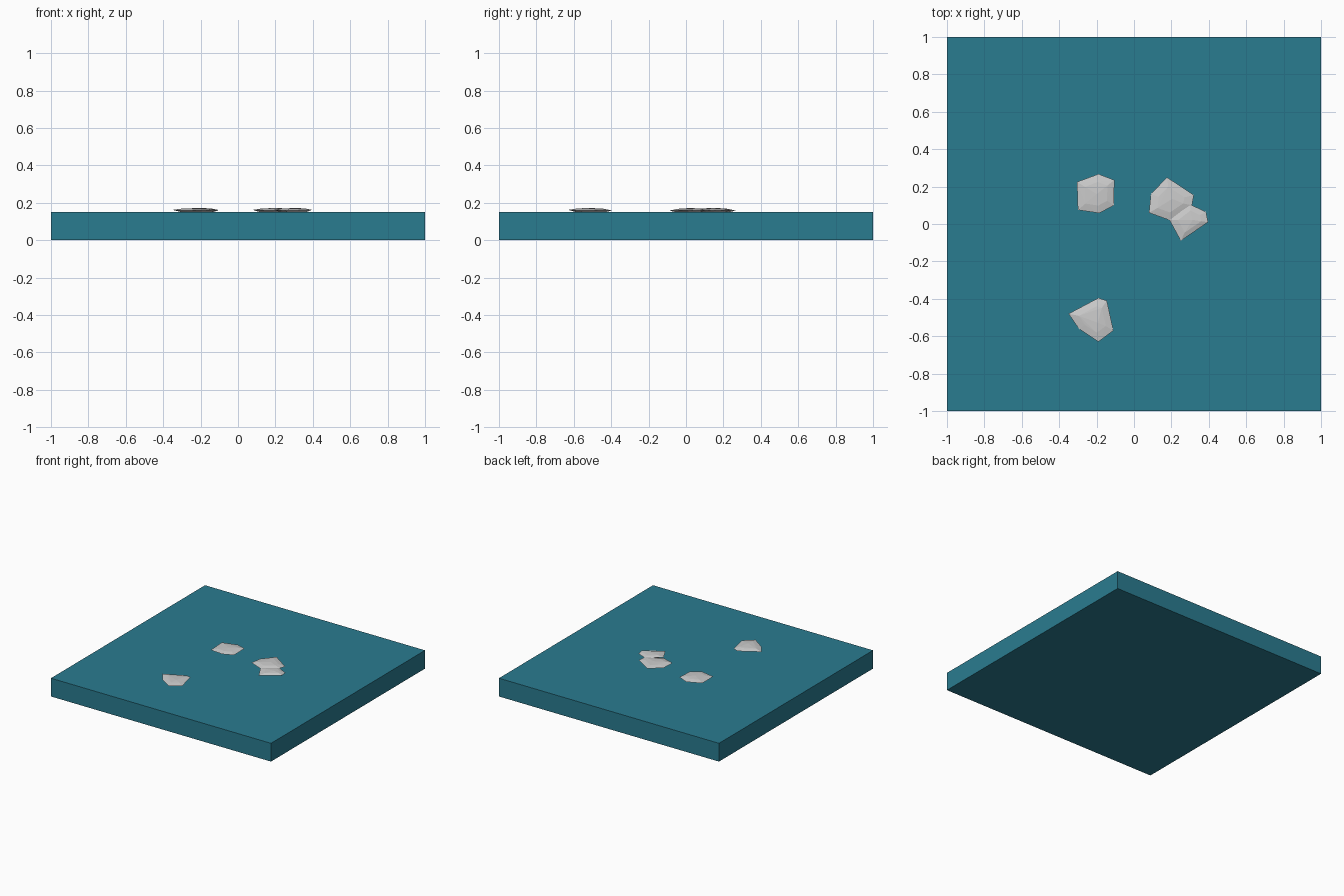
import bpy, bmesh

if "Cube" in bpy.data.objects:
    bpy.data.objects.remove(bpy.data.objects["Cube"])

water = bpy.data.materials.new("teal")
water.diffuse_color = (0.023, 0.2, 0.28, 1)
water.use_nodes = True
water.node_tree.nodes["Principled BSDF"].inputs["Base Color"].default_value = water.diffuse_color


def finish(name, bm, material=None):
    bmesh.ops.recalc_face_normals(bm, faces=bm.faces)
    mesh = bpy.data.meshes.new(name)
    bm.to_mesh(mesh)
    bm.free()
    obj = bpy.data.objects.new(name, mesh)
    bpy.context.collection.objects.link(obj)
    if material:
        mesh.materials.append(material)
    return obj


# Faceted flat stone: widest outline at mid height, smaller rings above and below
def stone(name, outline, lean=(0, 0)):
    cx = sum(p[0] for p in outline) / len(outline)
    cy = sum(p[1] for p in outline) / len(outline)
    bm = bmesh.new()
    for i, (x, y) in enumerate(outline):
        dx, dy = x - cx, y - cy
        bm.verts.new((x, y, 0.160 + 0.002 * (-1) ** i))
        bm.verts.new((cx + dx * 0.6, cy + dy * 0.6, 0.1685 + 0.001 * (-1) ** i))
        bm.verts.new((cx + dx * 0.65, cy + dy * 0.65, 0.150))
    bm.verts.new((cx + lean[0], cy + lean[1], 0.172))
    hull = bmesh.ops.convex_hull(bm, input=bm.verts)
    unused = [v for v in hull["geom_interior"] if isinstance(v, bmesh.types.BMVert)]
    bmesh.ops.delete(bm, geom=unused, context='VERTS')
    return finish(name, bm)


# Square slab
bm = bmesh.new()
bmesh.ops.create_cube(bm, size=1)
for v in bm.verts:
    v.co = (v.co.x * 2, v.co.y * 2, (v.co.z + 0.5) * 0.15)
finish("slab", bm, water)

# Scattered stones
stone("stone_left", [(-.305, .225), (-.19, .267), (-.105, .235),
                     (-.107, .10), (-.185, .058), (-.30, .075)])
stone("stone_middle", [(.176, .25), (.32, .155), (.31, .10),
                       (.19, .02), (.08, .06), (.09, .16)], (0.01, 0.01))
stone("stone_right", [(.30, .105), (.385, .065), (.396, .01),
                      (.25, -.09), (.19, .02)], (0.01, 0))
stone("stone_front", [(-.35, -.48), (-.19, -.395), (-.145, -.41),
                      (-.11, -.57), (-.19, -.63), (-.295, -.56)], (0.02, -0.02))
